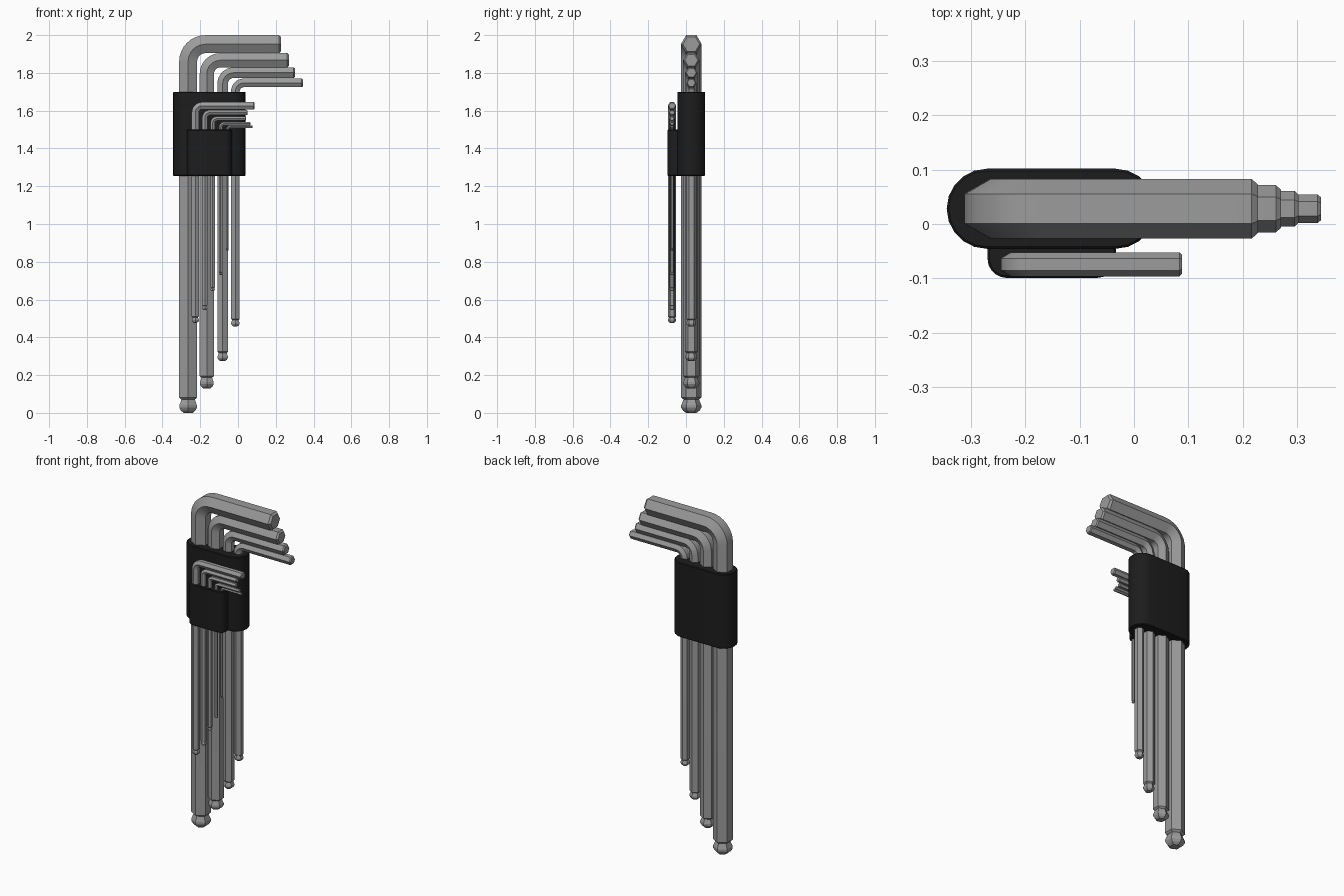
import bpy, bmesh, math
from mathutils import Vector

if "Cube" in bpy.data.objects:
    bpy.data.objects.remove(bpy.data.objects["Cube"])


def material(name, c):
    m = bpy.data.materials.new(name)
    m.diffuse_color = (*c, 1)
    m.use_nodes = True
    m.node_tree.nodes["Principled BSDF"].inputs["Base Color"].default_value = m.diffuse_color
    return m


steel = material("satin_steel", (0.33, 0.33, 0.33))
black = material("black_plastic", (0.012, 0.012, 0.012))


def finish(name, bm, mat, angle):
    bmesh.ops.recalc_face_normals(bm, faces=bm.faces)
    me = bpy.data.meshes.new(name)
    bm.to_mesh(me)
    bm.free()
    me.materials.append(mat)
    ob = bpy.data.objects.new(name, me)
    bpy.context.collection.objects.link(ob)
    bpy.ops.object.select_all(action='DESELECT')
    ob.select_set(True)
    bpy.context.view_layer.objects.active = ob
    bpy.ops.object.shade_smooth_by_angle(angle=math.radians(angle))
    return ob


# L-shaped hex key: ball tip, long shaft, bend, short arm with chamfered end
def hex_key(name, x, y, r, bottom, arm_z, arm_end, bend):
    rings = []  # (centre, direction across the path, scale)
    across = Vector((1, 0, 0))
    for h, s in ((0, 0.5), (0.22, 0.8), (0.5, 0.97), (0.75, 0.97),
                 (1.1, 0.82), (1.3, 0.75), (1.36, 0.85), (1.5, 1)):
        rings.append((Vector((x, y, bottom + h * r)), across, s))
    steps = 8
    for i in range(steps + 1):
        a = math.pi / 2 * i / steps
        d = Vector((math.cos(a), 0, -math.sin(a)))
        c = Vector((x + bend, y, arm_z - bend))
        rings.append((c - d * bend, d, 1))
    down = Vector((0, 0, -1))
    rings.append((Vector((arm_end - 0.22 * r, y, arm_z)), down, 1))
    rings.append((Vector((arm_end, y, arm_z)), down, 0.8))

    bm = bmesh.new()
    loops = []
    for c, d, s in rings:
        loops.append([bm.verts.new(c + s * r * (d * math.sin(k * math.pi / 3)
                      + Vector((0, 1, 0)) * math.cos(k * math.pi / 3))) for k in range(6)])
    for a, b in zip(loops, loops[1:]):
        for k in range(6):
            bm.faces.new((a[k], a[(k + 1) % 6], b[(k + 1) % 6], b[k]))
    bm.faces.new(loops[0])
    bm.faces.new(loops[-1])
    finish(name, bm, steel, 20)


# x, radius, bottom, arm height, arm end, bend radius
large = [(-0.264, 0.055, 0.0, 1.952, 0.228, 0.092),
         (-0.165, 0.0435, 0.13, 1.867, 0.270, 0.072),
         (-0.081, 0.0325, 0.275, 1.801, 0.302, 0.058),
         (-0.014, 0.0265, 0.458, 1.747, 0.343, 0.045)]
small = [(-0.226, 0.0220, 0.477, 1.626, 0.088, 0.036),
         (-0.176, 0.0160, 0.545, 1.590, 0.050, 0.028),
         (-0.134, 0.0130, 0.645, 1.558, 0.043, 0.023),
         (-0.092, 0.0105, 0.730, 1.531, 0.065, 0.019),
         (-0.056, 0.0080, 0.860, 1.515, 0.077, 0.015)]
for group, y, rows in (("large", 0.028, large), ("small", -0.074, small)):
    for i, (x, r, b, z, e, bend) in enumerate(rows):
        hex_key(f"{group}_hex_key_{i + 1}", x, y, r, b, z, e, bend)


# Plastic holder: extruded outline with slightly bevelled rims
def holder(name, outline, z0, z1):
    bm = bmesh.new()
    base = bm.faces.new([bm.verts.new((px, py, z0)) for px, py in outline])
    ext = bmesh.ops.extrude_face_region(bm, geom=[base], use_keep_orig=True)
    bmesh.ops.translate(bm, vec=(0, 0, z1 - z0),
                        verts=[v for v in ext["geom"] if isinstance(v, bmesh.types.BMVert)])
    rim = [e for e in bm.edges if abs(e.verts[0].co.z - e.verts[1].co.z) < 1e-5]
    bmesh.ops.recalc_face_normals(bm, faces=bm.faces)
    bmesh.ops.bevel(bm, geom=rim, offset=0.004, segments=1, affect='EDGES')
    finish(name, bm, black, 35)


def arc(cx, cy, r, a0, a1, n):
    return [(cx + r * math.cos(math.radians(a0 + (a1 - a0) * i / n)),
             cy + r * math.sin(math.radians(a0 + (a1 - a0) * i / n))) for i in range(n + 1)]


# Main holder is a stadium
R = 0.0735
holder("main_holder", arc(0.040 - R, 0.028, R, -90, 90, 10)
       + arc(-0.344 + R, 0.028, R, 90, 270, 10), 1.255, 1.70)

# Small holder is rounded on the front and joined to the main one at the back
holder("small_holder", [(-0.033, -0.03), (-0.269, -0.03)]
       + arc(-0.234, -0.064, 0.035, 180, 270, 5)
       + arc(-0.068, -0.064, 0.035, 270, 360, 5), 1.255, 1.50)
